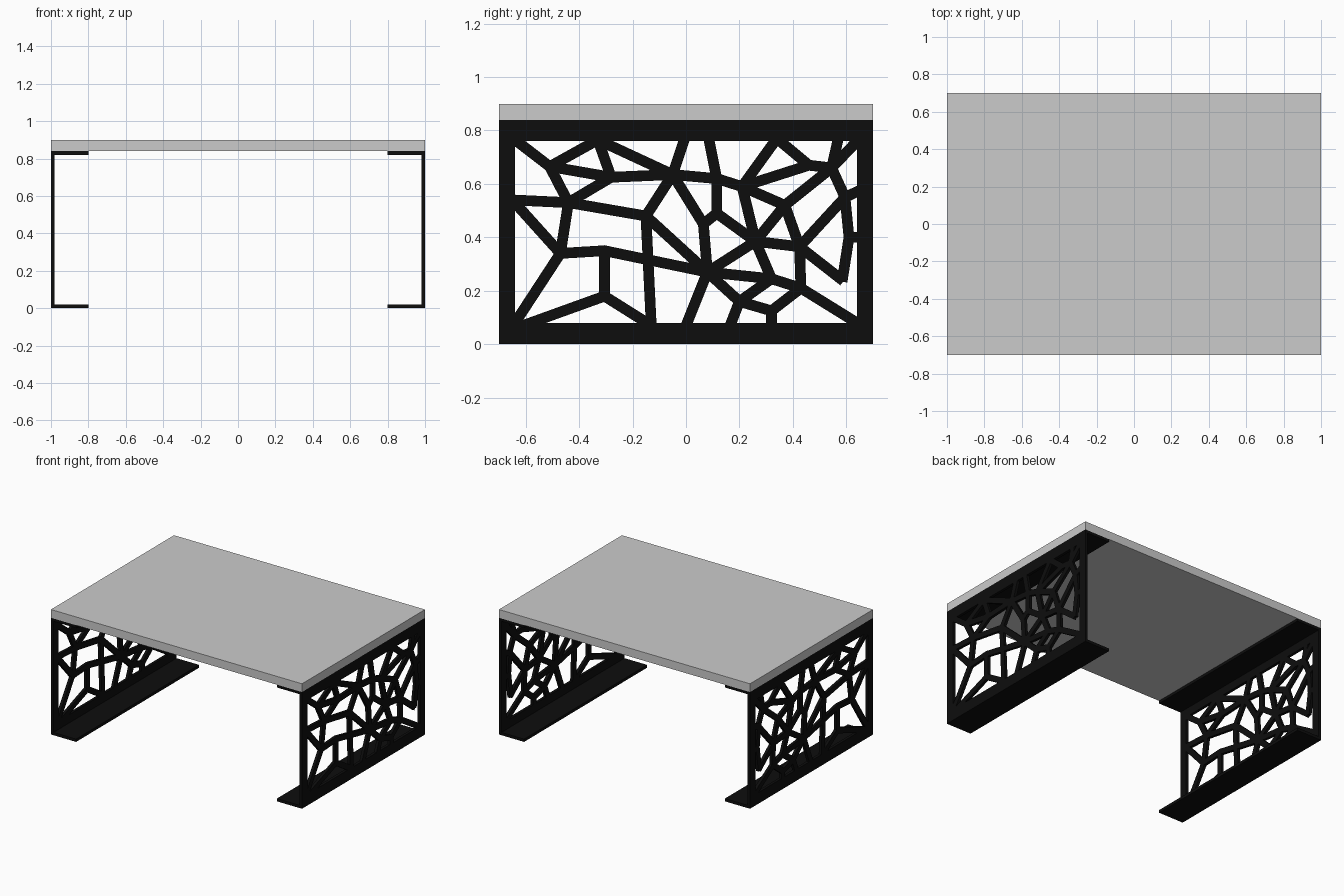
import bpy, bmesh
from math import atan2
from mathutils import Matrix, Vector

if "Cube" in bpy.data.objects:
    bpy.data.objects.remove(bpy.data.objects["Cube"])

black = bpy.data.materials.new("black_metal")
black.diffuse_color = (0.004, 0.004, 0.004, 1)
black.use_nodes = True
black.node_tree.nodes["Principled BSDF"].inputs["Base Color"].default_value = black.diffuse_color

T = 0.02  # sheet thickness


def add_box(bm, lo, hi):
    lo, hi = Vector(lo), Vector(hi)
    m = Matrix.Translation((lo + hi) / 2) @ Matrix.Diagonal((hi - lo).to_4d())
    m[3][3] = 1
    bmesh.ops.create_cube(bm, size=1, matrix=m)


def add_strut(bm, p, q, width=0.04):
    (y0, z0), (y1, z1) = p, q
    d = Vector((0, y1 - y0, z1 - z0))
    m = (Matrix.Translation((1 - T / 2, (y0 + y1) / 2, (z0 + z1) / 2))
         @ Matrix.Rotation(atan2(d.z, d.y), 4, 'X')
         @ Matrix.Diagonal((T, d.length + 0.012, width, 1)))
    bmesh.ops.create_cube(bm, size=1, matrix=m)


def finish(bm, name, mat=None):
    bmesh.ops.recalc_face_normals(bm, faces=bm.faces)
    me = bpy.data.meshes.new(name)
    bm.to_mesh(me)
    bm.free()
    ob = bpy.data.objects.new(name, me)
    bpy.context.collection.objects.link(ob)
    if mat:
        me.materials.append(mat)
    return ob


def mirror_x(ob):
    ob.modifiers.new("mirror", 'MIRROR').use_axis = (True, False, False)


# table top
bm = bmesh.new()
add_box(bm, (-1, -0.7, 0.84), (1, 0.7, 0.9))
finish(bm, "table_top")

# side frames: border plus inward flanges
bm = bmesh.new()
add_box(bm, (1 - T, -0.7, 0), (1, 0.7, 0.08))
add_box(bm, (1 - T, -0.7, 0.76), (1, 0.7, 0.84))
for y in (-0.7, 0.64):
    add_box(bm, (1 - T, y, 0.08), (1, y + 0.06, 0.76))
for z in (0, 0.84 - T):
    add_box(bm, (0.8, -0.7, z), (1 - T, 0.7, z + T))
mirror_x(finish(bm, "side_frames", black))

# web lattice: joints (y, z) and the chains of struts between them
joints = dict(
    A=(-.64, .765), B=(-.51, .665), C=(-.33, .765), D=(-.28, .625), E=(-.44, .53),
    F=(-.65, .54), G=(-.47, .34), H=(-.64, .08), I=(-.305, .35), J=(-.305, .18),
    K=(-.15, .48), L=(-.05, .635), M=(-.13, .07), N=(.08, .27), P=(0, .07),
    Q=(-.005, .77), R=(.085, .77), S=(.115, .62), T=(.115, .49), U=(.065, .45),
    V=(.26, .385), W=(.21, .59), X=(.425, .365), Y=(.37, .52), Z=(.46, .67),
    a=(.34, .77), b=(.545, .66), c=(.65, .77), d=(.595, .55), e=(.66, .58),
    f=(.61, .40), g=(.66, .40), h=(.585, .24), i=(.43, .21), j=(.32, .245),
    k=(.20, .16), l=(.32, .125), m=(.64, .08), n=(.165, .07), o=(.57, .77),
    p=(.32, .07), q=(-.61, .07))
chains = ("ABCDLKEDB BEFGEK CLQ GHG GIJq JMKN INVWSLU RSTUN TV WaZWYVXYb "
          "ZbcbdXhfd bo de fg Xijl NPN NkjN Vj ji il lk kn lp im").split()
bm = bmesh.new()
done = set()
for chain in chains:
    for s, t in zip(chain, chain[1:]):
        key = frozenset((s, t))
        if key not in done and key != frozenset("jl"):
            done.add(key)
            add_strut(bm, joints[s], joints[t])
mirror_x(finish(bm, "web_lattice", black))
